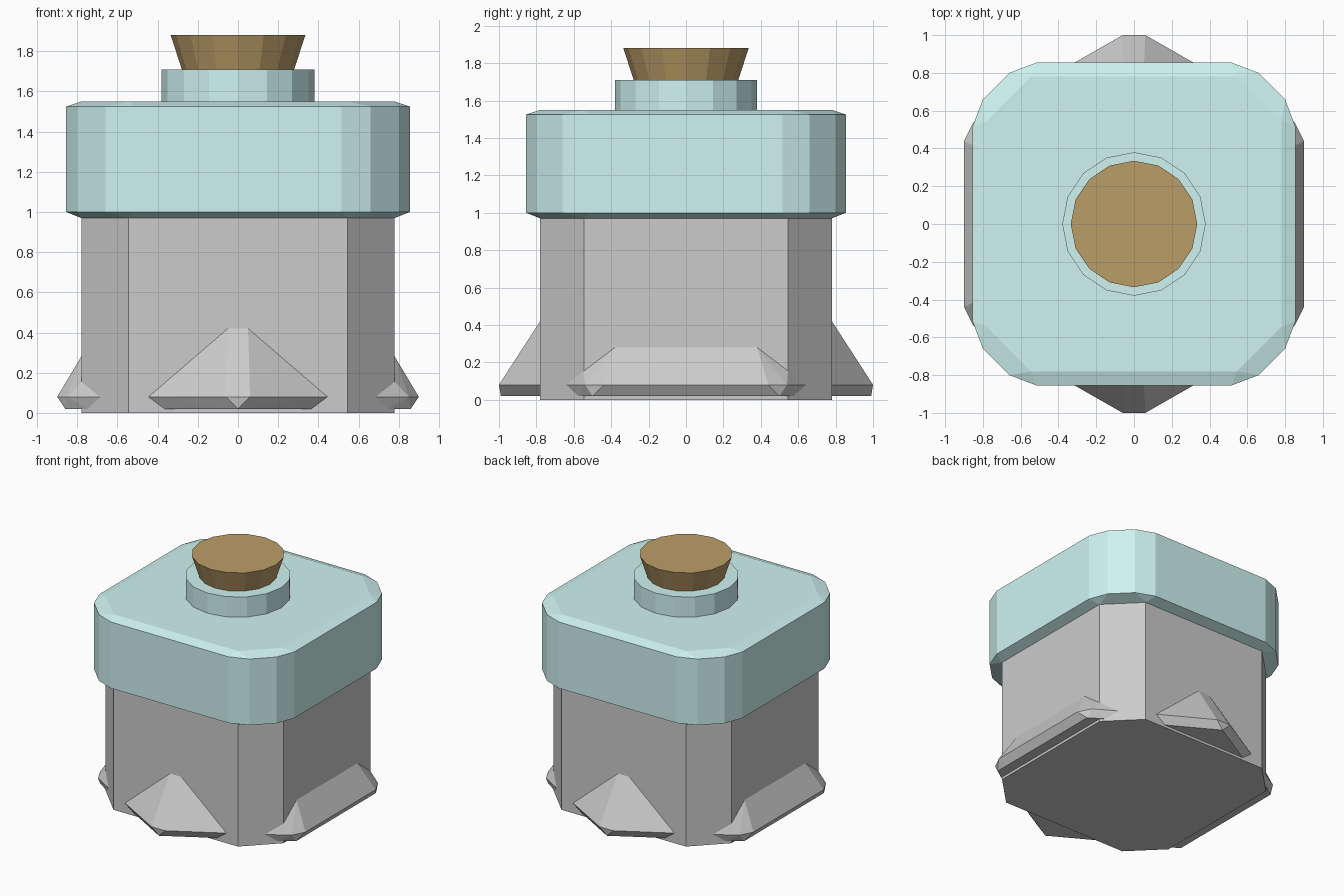
import bpy, bmesh
from math import radians

if "Cube" in bpy.data.objects:
    bpy.data.objects.remove(bpy.data.objects["Cube"])


def material(name, rgb):
    mat = bpy.data.materials.new(name)
    mat.diffuse_color = (*rgb, 1)
    mat.use_nodes = True
    mat.node_tree.nodes["Principled BSDF"].inputs["Base Color"].default_value = mat.diffuse_color
    return mat


def finish(bm, name, mat=None):
    bmesh.ops.recalc_face_normals(bm, faces=bm.faces)
    mesh = bpy.data.meshes.new(name)
    bm.to_mesh(mesh)
    bm.free()
    obj = bpy.data.objects.new(name, mesh)
    bpy.context.collection.objects.link(obj)
    if mat:
        mesh.materials.append(mat)
    return obj


def hull(name, points, mat=None, outward=None):
    """Faceted convex block; faces turned away from `outward` are dropped."""
    bm = bmesh.new()
    for p in points:
        bm.verts.new(p)
    out = bmesh.ops.convex_hull(bm, input=bm.verts)
    unused = {v for v in out["geom_interior"] if isinstance(v, bmesh.types.BMVert)}
    bmesh.ops.delete(bm, geom=list(unused), context='VERTS')
    bmesh.ops.recalc_face_normals(bm, faces=bm.faces)
    bmesh.ops.dissolve_limit(bm, angle_limit=radians(0.5), verts=bm.verts, edges=bm.edges)
    if outward:
        hidden = [f for f in bm.faces
                  if f.normal.x * outward[0] + f.normal.y * outward[1] < -0.5]
        bmesh.ops.delete(bm, geom=hidden, context='FACES')
    return finish(bm, name, mat)


def ring(corner, z):
    """Repeat one corner's points in all four quadrants, at height z."""
    return [(sx * x, sy * y, z) for sx in (1, -1) for sy in (1, -1) for x, y in corner]


def cone(name, r1, r2, z1, z2, mat):
    bm = bmesh.new()
    bmesh.ops.create_cone(bm, cap_ends=True, segments=16, radius1=r1, radius2=r2, depth=z2 - z1)
    bmesh.ops.translate(bm, verts=bm.verts, vec=(0, 0, (z1 + z2) / 2))
    return finish(bm, name, mat)


teal = material("teal", (0.62, 0.90, 0.88))
cork = material("cork", (0.50, 0.34, 0.14))

# Octagonal body
octagon = [(0.78, 0.545), (0.545, 0.78)]
hull("body", ring(octagon, 0) + ring(octagon, 0.97))

# Lid with rounded corners and shallow bevels
outer = [(0.855, 0.515), (0.80, 0.66), (0.66, 0.80), (0.515, 0.855)]
hull("lid", ring(octagon, 0.97) + ring(outer, 1.0) + ring(outer, 1.525)
     + ring(octagon, 1.55), teal)

# Neck and cork stopper
cone("neck", 0.38, 0.38, 1.54, 1.71, teal)
cone("stopper", 0.27, 0.335, 1.68, 1.88, cork)

# Pointed rocks at front and back (half profile, mirrored across x)
pointed = [(0.05, 0.78, 0.42), (0.445, 0.78, 0.08), (0.06, 1.0, 0.08),
           (0.365, 0.78, 0.02), (0, 0.99, 0.02)]
for name, s in (("front_rock", -1), ("back_rock", 1)):
    hull(name, [(m * x, s * y, z) for m in (1, -1) for x, y, z in pointed],
         outward=(0, s))

# Long rocks at the sides, wrapping the body corners (mirrored across y)
long_rock = [(0.78, 0.38, 0.28), (0.78, 0.545, 0.155), (0.90, 0.44, 0.08),
             (0.85, 0.54, 0.08), (0.685, 0.64, 0.08), (0.86, 0.50, 0.02),
             (0.75, 0.575, 0.02)]
for name, s in (("right_rock", 1), ("left_rock", -1)):
    hull(name, [(s * x, m * y, z) for m in (1, -1) for x, y, z in long_rock],
         outward=(s, 0))
